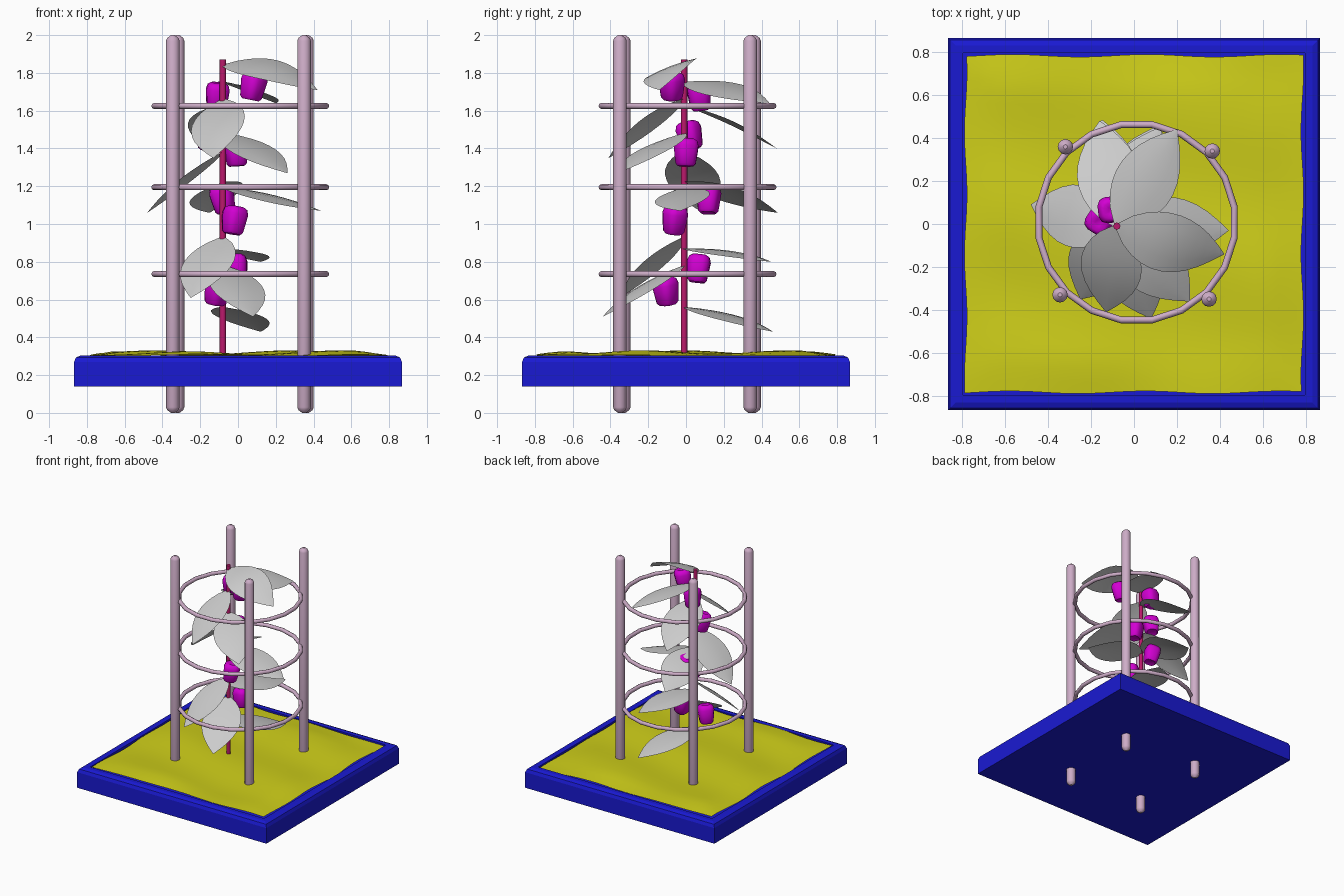
import bpy, bmesh
from math import sin, cos, pi, radians, sqrt
from mathutils import Vector, Matrix

if "Cube" in bpy.data.objects:
    bpy.data.objects.remove(bpy.data.objects["Cube"])

SX, SY = -0.08, -0.01  # plant stem position


def material(name, rgb):
    m = bpy.data.materials.new(name)
    m.diffuse_color = (*rgb, 1)
    m.use_nodes = True
    m.node_tree.nodes["Principled BSDF"].inputs["Base Color"].default_value = m.diffuse_color
    return m


BLUE = material("tray_blue", (0.01, 0.01, 0.65))
YELLOW = material("soil_yellow", (0.62, 0.62, 0.01))
PINK = material("frame_pink", (0.62, 0.42, 0.58))
CRIMSON = material("stem_crimson", (0.5, 0.01, 0.15))
MAGENTA = material("fruit_magenta", (0.65, 0.0, 0.65))


def finish(bm, name, mat=None, angle=None):
    bmesh.ops.recalc_face_normals(bm, faces=bm.faces) if mat else None
    me = bpy.data.meshes.new(name)
    bm.to_mesh(me)
    bm.free()
    ob = bpy.data.objects.new(name, me)
    bpy.context.collection.objects.link(ob)
    if mat:
        me.materials.append(mat)
    if angle:
        bpy.ops.object.select_all(action='DESELECT')
        ob.select_set(True)
        bpy.context.view_layer.objects.active = ob
        bpy.ops.object.shade_smooth_by_angle(angle=radians(angle))
    return ob


def lathe(profile, n, lobe=0.0):
    """Closed solid of revolution from (radius, z) points, optionally lobed."""
    bm = bmesh.new()
    rings = []
    for r, z in profile:
        rings.append([bm.verts.new((r * (1 + lobe * cos(8 * pi * i / n)) * cos(2 * pi * i / n),
                                    r * (1 + lobe * cos(8 * pi * i / n)) * sin(2 * pi * i / n), z))
                      for i in range(n)])
    for a, b in zip(rings, rings[1:]):
        for i in range(n):
            j = (i + 1) % n
            bm.faces.new((a[i], a[j], b[j], b[i]))
    bm.faces.new(rings[0][::-1])
    bm.faces.new(rings[-1])
    return bm


# Tray: solid block with a shallow recess and chamfered outer rim
bm = bmesh.new()
bmesh.ops.create_cube(bm, size=1, matrix=Matrix.Translation((0, 0, 0.222))
                      @ Matrix.Diagonal((1.736, 1.736, 0.164, 1)))
rim = [e for e in bm.edges if all(v.co.z > 0.3 for v in e.verts)]
bmesh.ops.bevel(bm, geom=rim, offset=0.035, segments=2, profile=0.5, affect='EDGES')
top = max(bm.faces, key=lambda f: f.calc_center_median().z)
bmesh.ops.inset_region(bm, faces=[top], thickness=0.05)
for v in top.verts:
    v.co.z -= 0.0
low = bmesh.ops.extrude_face_region(bm, geom=[top])
for v in [g for g in low['geom'] if isinstance(g, bmesh.types.BMVert)]:
    v.co.z -= 0.04
if top.is_valid:
    bmesh.ops.delete(bm, geom=[top], context='FACES_ONLY')
finish(bm, "tray", BLUE)

# Soil: gently rolling sheet
bm = bmesh.new()
bmesh.ops.create_grid(bm, x_segments=28, y_segments=28, size=0.785)
for v in bm.verts:
    x, y = v.co.x, v.co.y
    edge = min(1, (0.785 - max(abs(x), abs(y))) / 0.15)
    v.co.z = 0.303 + 0.008 * edge + (0.4 + 0.6 * edge) * (
        0.011 * sin(7 * x + 4.6 + 1.5 * sin(2 * y)) + 0.009 * cos(9 * y + 0.9 + 2 * x))
    v.co.x += 0.006 * sin(11 * y) * (1 - edge)
    v.co.y += 0.006 * sin(10 * x + 1) * (1 - edge)
finish(bm, "soil", YELLOW, 60)

# Frame posts with rounded ends
for i, (x, y) in enumerate([(-0.32, 0.36), (0.365, 0.34), (0.35, -0.35), (-0.345, -0.33)]):
    bm = lathe([(0.01, 0.0), (0.03, 0.015), (0.036, 0.03),
                (0.036, 1.97), (0.03, 1.985), (0.01, 2.0)], 12)
    finish(bm, f"post_{i + 1}", PINK, 35).location = (x, y, 0)

# Support hoops
for i, z in enumerate((0.735, 1.195, 1.625)):
    bm = bmesh.new()
    N, M, R, r = 20, 8, 0.461, 0.016
    vs = [[bm.verts.new(((R + r * cos(2 * pi * b / M)) * cos(2 * pi * (a + 0.5) / N),
                         (R + r * cos(2 * pi * b / M)) * sin(2 * pi * (a + 0.5) / N),
                         r * sin(2 * pi * b / M))) for b in range(M)] for a in range(N)]
    for a in range(N):
        for b in range(M):
            c, d = (a + 1) % N, (b + 1) % M
            bm.faces.new((vs[a][b], vs[c][b], vs[c][d], vs[a][d]))
    finish(bm, f"hoop_{i + 1}", PINK, 50).location = (0.012, 0.008, z)

# Plant stem
finish(lathe([(0.017, 0.27), (0.017, 1.87)], 8), "stem", CRIMSON, 50).location = (SX, SY, 0)


# Leaves: pointed oval sheet from stem to tip; roll raises the left edge
def leaf(name, base_z, tip, arch, roll):
    base, tip = Vector((SX, SY, base_z)), Vector(tip)
    d = tip - base
    side = Vector((-d.y, d.x, 0)).normalized()
    side = Matrix.Rotation(radians(roll), 3, d.normalized()) @ side
    up = d.cross(side).normalized()
    widths = [0.015, 0.075, 0.112, 0.135, 0.146, 0.146, 0.136, 0.116, 0.086, 0.047, 0.002]
    bm = bmesh.new()
    rows = []
    for i, w in enumerate(widths):
        t = i / (len(widths) - 1)
        c = base + d * t + up * arch * sin(pi * t)
        rows.append([bm.verts.new(c + side * w * s - up * 0.012 * s * s * sin(pi * t))
                     for s in (-1, -0.5, 0, 0.5, 1)])
    for a, b in zip(rows, rows[1:]):
        for k in range(4):
            bm.faces.new((a[k], b[k], b[k + 1], a[k + 1]))
    finish(bm, name, None, 60)


LEAVES = [  # base height, tip, arch, roll
    (1.84, (0.42, -0.14, 1.71), 0.055, 20),
    (1.75, (0.20, 0.44, 1.64), 0.025, 12),
    (1.66, (-0.13, -0.41, 1.35), 0.025, 12),
    (1.63, (-0.16, 0.48, 1.40), 0.03, 0),
    (1.48, (0.26, -0.36, 1.27), 0.02, 5),
    (1.38, (-0.48, 0.09, 1.06), 0.02, 0),
    (1.22, (-0.15, 0.485, 1.06), 0.025, -15),
    (1.19, (0.44, -0.03, 1.07), 0.015, 8),
    (0.93, (-0.25, -0.35, 0.61), 0.02, 0),
    (0.87, (0.12, 0.45, 0.80), 0.02, 3),
    (0.78, (0.08, -0.44, 0.51), 0.02, 0),
    (0.56, (0.12, 0.46, 0.43), 0.02, 3),
]
for i, args in enumerate(LEAVES):
    leaf(f"leaf_{i + 1}", *args)

# Fruits: squat four-lobed peppers hanging along the stem
FRUITS = [(0.08, -0.075, 1.73), (-0.11, 0.07, 1.675), (-0.16, 0.02, 1.47), (-0.01, 0.0, 1.38),
          (-0.08, 0.12, 1.13), (-0.02, -0.06, 1.02), (-0.01, 0.065, 0.765), (-0.11, -0.105, 0.645)]
for i, p in enumerate(FRUITS):
    bm = lathe([(0.02, -0.068), (0.042, -0.074), (0.054, -0.06), (0.061, -0.01),
                (0.066, 0.035), (0.058, 0.062), (0.038, 0.074), (0.016, 0.064)], 16, 0.07)
    ob = finish(bm, f"fruit_{i + 1}", MAGENTA, 60)
    ob.location = p
    ob.rotation_euler = (0.15 * sin(i * 2.1), 0.2 * cos(i * 1.7), i * 0.9)
